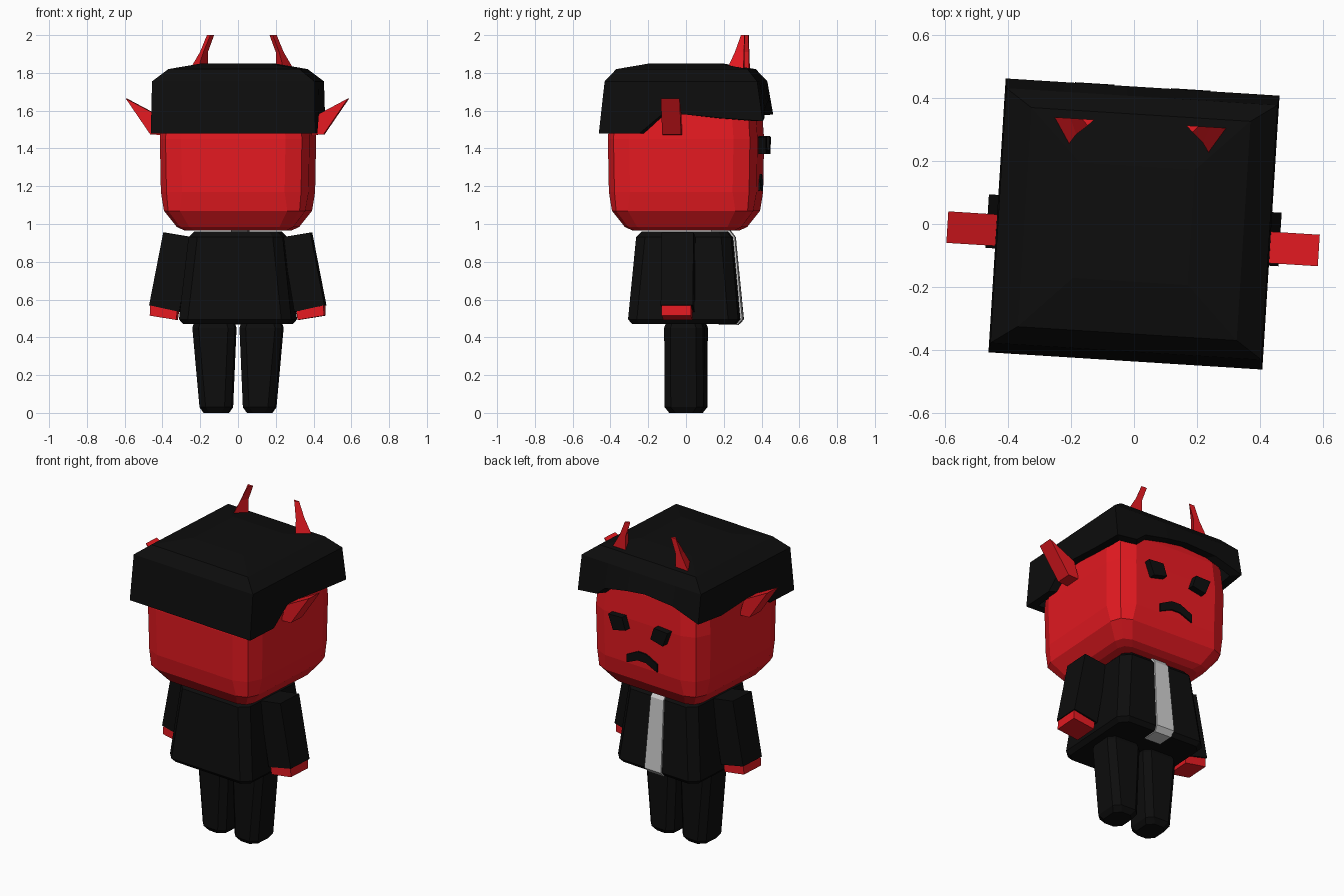
import bpy, bmesh, math
from mathutils import Matrix

if "Cube" in bpy.data.objects:
    bpy.data.objects.remove(bpy.data.objects["Cube"])

TURN = Matrix.Rotation(math.radians(-3.6), 4, 'Z')  # whole figure is turned slightly


def material(name, rgb):
    m = bpy.data.materials.new(name)
    m.diffuse_color = (*rgb, 1)
    m.use_nodes = True
    m.node_tree.nodes["Principled BSDF"].inputs["Base Color"].default_value = m.diffuse_color
    return m


RED = material("red", (0.78, 0.01, 0.015))
BLACK = material("black", (0.004, 0.004, 0.004))


def loft(name, rings, mat=None):
    """Skin a stack of equal-length rings and cap both ends."""
    bm = bmesh.new()
    loops = [[bm.verts.new(p) for p in r] for r in rings]
    n = len(loops[0])
    for a, b in zip(loops, loops[1:]):
        for i in range(n):
            j = (i + 1) % n
            bm.faces.new((a[i], a[j], b[j], b[i]))
    bm.faces.new(loops[0][::-1])
    bm.faces.new(loops[-1])
    bmesh.ops.recalc_face_normals(bm, faces=bm.faces)
    me = bpy.data.meshes.new(name)
    bm.to_mesh(me)
    bm.free()
    me.transform(TURN)
    if mat:
        me.materials.append(mat)
    ob = bpy.data.objects.new(name, me)
    bpy.context.collection.objects.link(ob)
    return ob


def ring(z, hx, hy, r, cx=0.0, cy=0.0, seg=1):
    """Horizontal rectangle with chamfered or rounded corners."""
    pts = []
    for k, (sx, sy) in enumerate(((1, 1), (-1, 1), (-1, -1), (1, -1))):
        for i in range(seg + 1):
            a = math.pi / 2 * (k + i / seg)
            pts.append((cx + sx * (hx - r) + r * math.cos(a),
                        cy + sy * (hy - r) + r * math.sin(a), z))
    return pts


def slab(name, profile, y0, y1, mat, side=1):
    """Extrude an x-z outline along y; side=-1 mirrors it."""
    return loft(name, [[(side * x, y, z) for x, z in profile] for y in (y0, y1)], mat)


# Head: rounded block, narrowing at the chin
head = [(0.965, 0.27, 0.06), (0.985, 0.31, 0.07), (1.07, 0.375, 0.09), (1.17, 0.392, 0.12),
        (1.45, 0.397, 0.12), (1.62, 0.385, 0.12), (1.74, 0.34, 0.12)]
loft("head", [ring(z, h, h, r, seg=2) for z, h, r in head], RED)

# Hair: square cap with an uneven lower edge
H = 0.435
side = [(0.22, 1.56), (0.02, 1.58), (-0.10, 1.58), (-0.22, 1.48)]
edge = [(H, H, 1.545), (0.30, H, 1.56), (0.24, H, 1.61), (0.08, H, 1.64), (-0.05, H, 1.655),
        (-0.25, H, 1.64), (-H, H, 1.58)]
edge += [(-H, y, z) for y, z in side]
edge += [(-H, -H, 1.48), (H, -H, 1.48)]
edge += [(H, y, z) for y, z in reversed(side)]


def hair_ring(sx, sy, z=None):
    return [(x * sx, y * sy, e if z is None else z) for x, y, e in edge]


loft("hair", [hair_ring(0.78, 0.78, 1.74), hair_ring(0.89, 0.89), hair_ring(1, 1),
              hair_ring(0.99, 0.93, 1.755), hair_ring(0.8, 0.8, 1.82),
              hair_ring(0.42, 0.42, 1.85)], BLACK)

# Torso and pale shirt strip
loft("jacket", [ring(0.47, 0.275, 0.27, 0.04), ring(0.495, 0.298, 0.292, 0.05),
                ring(0.93, 0.25, 0.252, 0.05), ring(0.96, 0.22, 0.225, 0.04)], BLACK)
strip = [(0.465, 0.275, 0.055), (0.495, 0.302, 0.06), (0.93, 0.262, 0.047), (0.965, 0.235, 0.045)]
loft("shirt_strip", [[(w, y, z), (-w, y, z), (-w, y - 0.1, z), (w, y - 0.1, z)]
                     for z, y, w in strip])

# Mouth
slab("mouth", [(-0.11, 1.175), (-0.11, 1.225), (-0.03, 1.265), (0.03, 1.265), (0.11, 1.225),
               (0.11, 1.175), (0.03, 1.21), (-0.03, 1.21)], 0.37, 0.402, BLACK)

for s, tag in ((1, "right"), (-1, "left")):
    # Slanted eyes
    slab("eye_" + tag, [(0.215, 1.46), (0.115, 1.465), (0.09, 1.39), (0.18, 1.37)],
         0.38, 0.437, BLACK, s)
    # Pointed ears
    slab("ear_" + tag, [(0.59, 1.665), (0.42, 1.575), (0.39, 1.47), (0.46, 1.475)],
         -0.097, 0.003, RED, s)
    # Arms and hands
    slab("arm_" + tag, [(0.24, 0.93), (0.39, 0.955), (0.465, 0.57), (0.305, 0.535)],
         -0.105, 0.065, BLACK, s)
    slab("hand_" + tag, [(0.315, 0.545), (0.46, 0.575), (0.462, 0.515), (0.322, 0.492)],
         -0.10, 0.055, RED, s)
    # Tapered legs
    leg = [(0.0, 0.115, 0.065, 0.08), (0.03, 0.115, 0.085, 0.103), (0.45, 0.125, 0.113, 0.103),
           (0.49, 0.125, 0.10, 0.09)]
    loft("leg_" + tag, [ring(z, hx, hy, 0.035, cx=s * cx) for z, cx, hx, hy in leg], BLACK)
    # Three-sided bent horns
    horn = [(1.82, 0.275, 0.18, 0.232), (1.91, 0.222, 0.18, 0.272), (2.0, 0.185, 0.147, 0.302)]
    loft("horn_" + tag, [[(s * xo, 0.322, z), (s * xi, 0.322, z), (s * (xo + xi) / 2, yf, z)]
                         for z, xo, xi, yf in horn], RED)
